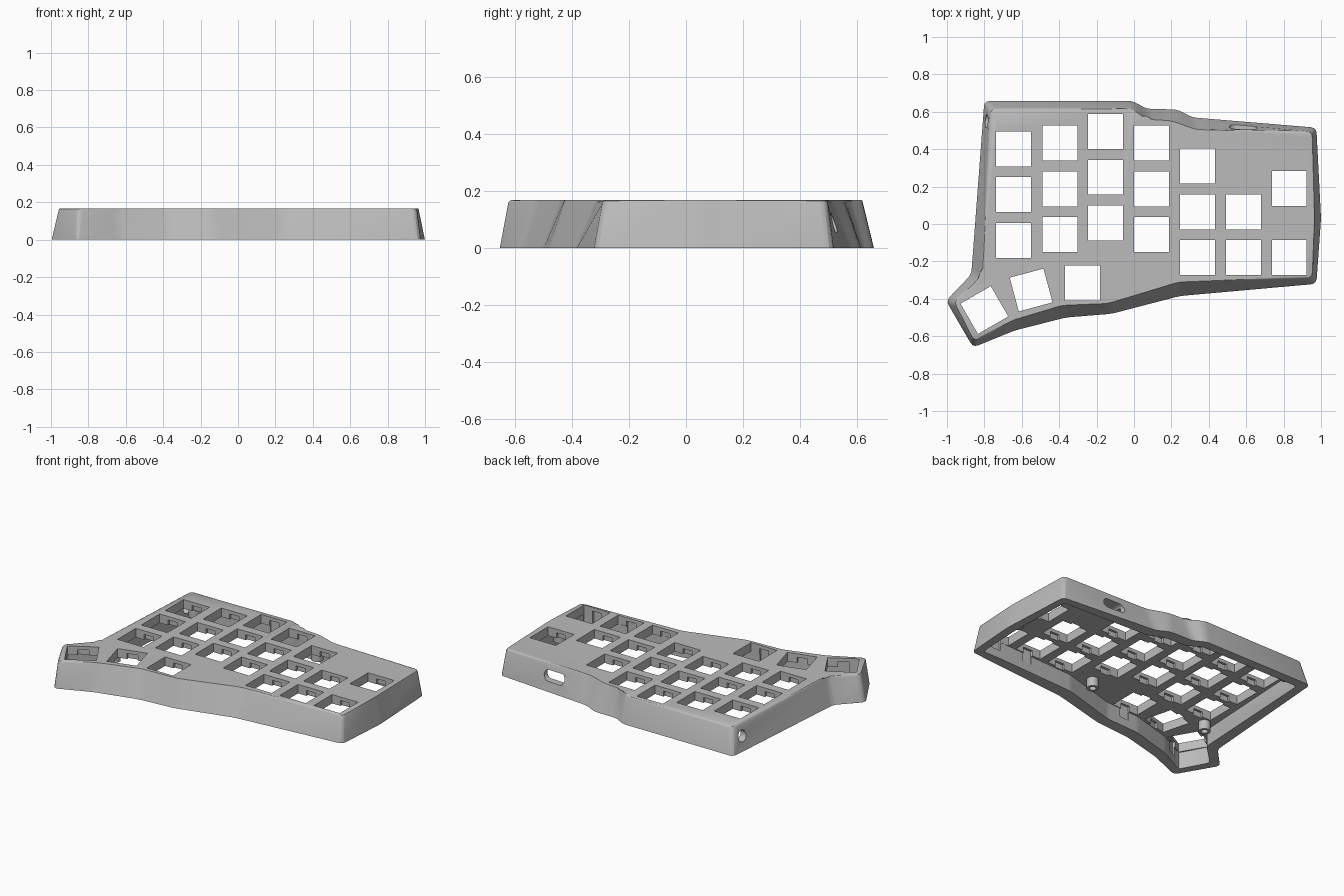
import bpy, bmesh, math
from mathutils import Vector, Matrix

cube = bpy.data.objects.get("Cube")
if cube:
    bpy.data.objects.remove(cube, do_unlink=True)

HEIGHT, PLATE_UNDER = 0.168, 0.11
KEY, PITCH = 0.187, 0.245

grey = bpy.data.materials.new("case grey")
grey.use_nodes = True
grey.diffuse_color = (0.5, 0.5, 0.5, 1)
grey.node_tree.nodes["Principled BSDF"].inputs["Base Color"].default_value = (0.5, 0.5, 0.5, 1)


def make_object(name, bm):
    bmesh.ops.recalc_face_normals(bm, faces=bm.faces)
    mesh = bpy.data.meshes.new(name)
    bm.to_mesh(mesh)
    bm.free()
    mesh.materials.append(grey)
    obj = bpy.data.objects.new(name, mesh)
    bpy.context.collection.objects.link(obj)
    return obj


def loft(bm, rings, closed=False):
    """Skin rings of points; cap the ends, or join the last ring to the first."""
    loops = [[bm.verts.new(p) for p in ring] for ring in rings]
    pairs = list(zip(loops, loops[1:]))
    if closed:
        pairs.append((loops[-1], loops[0]))
    for a, b in pairs:
        for i in range(len(a)):
            j = (i + 1) % len(a)
            bm.faces.new((a[i], a[j], b[j], b[i]))
    if not closed:
        bm.faces.new(loops[0])
        bm.faces.new(loops[-1])
    return loops


def at_height(points, z):
    return [(p[0], p[1], z) for p in points]


def rounded(points, radius, steps=3):
    """Replace each corner with a short curve."""
    out = []
    for i, p in enumerate(points):
        before, after = points[i - 1], points[(i + 1) % len(points)]
        a = p + (before - p) * min(0.4, radius / (before - p).length)
        b = p + (after - p) * min(0.4, radius / (after - p).length)
        for k in range(steps + 1):
            t = k / steps
            out.append(a.lerp(p, t).lerp(p.lerp(b, t), t))
    return out


def inset(points, distance):
    """Move every edge of a counter-clockwise outline inwards."""
    out = []
    for i, p in enumerate(points):
        d1 = (p - points[i - 1]).normalized()
        d2 = (points[(i + 1) % len(points)] - p).normalized()
        n1, n2 = Vector((-d1.y, d1.x)), Vector((-d2.y, d2.x))
        out.append(p + (n1 + n2) * distance / (1 + n1.dot(n2)))
    return out


def circle(radius, count=24):
    return [Vector((radius * math.cos(math.tau * i / count),
                    radius * math.sin(math.tau * i / count))) for i in range(count)]


def box(bm, size, matrix):
    bmesh.ops.create_cube(bm, size=1, matrix=matrix @ Matrix.Diagonal((*size, 1)))


def cut(target, bm, self_overlap=False):
    cutter = make_object("cutter", bm)
    cutter.hide_render = True
    mod = target.modifiers.new("cut", "BOOLEAN")
    mod.operation, mod.solver, mod.object = "DIFFERENCE", "EXACT", cutter
    mod.use_self = self_overlap
    bpy.context.view_layer.objects.active = target
    bpy.ops.object.modifier_apply(modifier=mod.name)
    bpy.data.objects.remove(cutter, do_unlink=True)


# Case outline on the ground and at the top, corner for corner
base = [Vector(p) for p in (
    (-.86, -.66), (-.64, -.57), (-.365, -.50), (-.12, -.48), (.245, -.385),
    (.975, -.32), (1.0, .03), (.975, .515), (.31, .57), (.235, .612),
    (.065, .616), (-.005, .658), (-.80, .658), (-.87, -.27), (-1.005, -.41))]
top = [Vector(p) for p in (
    (-.855, -.63), (-.65, -.515), (-.385, -.435), (-.14, -.425), (.24, -.31),
    (.955, -.29), (.965, .03), (.955, .495), (.33, .505), (.20, .552),
    (.065, .56), (-.01, .617), (-.77, .617), (-.81, -.27), (-.965, -.415))]

# Tapered solid body with a softened upper rim
bm = bmesh.new()
loops = loft(bm, [at_height(rounded(base, .03), 0), at_height(rounded(top, .03), HEIGHT)])
rim = [bm.edges.get((loops[1][i - 1], v)) for i, v in enumerate(loops[1])]
bmesh.ops.bevel(bm, geom=rim, offset=.01, segments=2, profile=.5, affect="EDGES")
case = make_object("keyboard_case", bm)

# Open cavity underneath
middle = [b.lerp(t, PLATE_UNDER / HEIGHT) for b, t in zip(base, top)]
inner = rounded(inset(middle, .035), .02)
bm = bmesh.new()
loft(bm, [at_height(inner, -.05), at_height(inner, PLATE_UNDER)])
cut(case, bm)

# Key openings: column x, middle row y, rows present
columns = [(-.645, .157, (-1, 0, 1)), (-.395, .188, (-1, 0, 1)), (-.152, .25, (-1, 0, 1)),
           (.093, .188, (-1, 0, 1)), (.34, .065, (-1, 0, 1)), (.585, .065, (-1, 0))]
keys = [(x, y + r * PITCH, 0) for x, y, rows in columns for r in rows]
keys += [(.83, .19, 0), (.83, -.18, 0)]
keys += [(-.275, -.315, 0), (-.55, -.353, 15), (-.80, -.46, 30)]
holes, notches = bmesh.new(), bmesh.new()
for x, y, angle in keys:
    place = Matrix.Translation((x, y, 0)) @ Matrix.Rotation(math.radians(angle), 4, "Z")
    box(holes, (KEY, KEY, .6), place)
    # Clip notches below the top skin
    for side in (-1, 1):
        box(notches, (.066, .03, .09), place @ Matrix.Translation((0, side * KEY / 2, .1)))
cut(case, holes, True)
cut(case, notches, True)

# Rounded cable slot through the back wall and jack hole through the left wall
bm = bmesh.new()
slot = [p + Vector((.042 if p.x > 0 else -.042, 0)) for p in circle(.034)]
loft(bm, [[(.585 + p.x, y, .09 + p.y) for p in slot] for y in (.43, .7)])
loft(bm, [[(x, .55 + p.x, .09 + p.y) for p in circle(.036)] for x in (-.9, -.69)])
cut(case, bm)

# Hollow screw posts under the plate
for i, (x, y) in enumerate(((.10, -.26), (-.73, -.225), (.90, .01), (.24, .47), (-.70, .555))):
    bm = bmesh.new()
    rings = [(.036, .05), (.036, PLATE_UNDER + .005), (.02, PLATE_UNDER + .005), (.02, .05)]
    loft(bm, [[(x + p.x, y + p.y, z) for p in circle(r)] for r, z in rings], closed=True)
    make_object(f"screw_post_{i + 1}", bm)

# Smooth shading with sharp edges kept
bpy.ops.object.select_all(action="DESELECT")
for obj in bpy.context.collection.objects:
    if obj.name.startswith(("keyboard_case", "screw_post")):
        obj.select_set(True)
bpy.context.view_layer.objects.active = case
bpy.ops.object.shade_smooth_by_angle(angle=math.radians(30))
